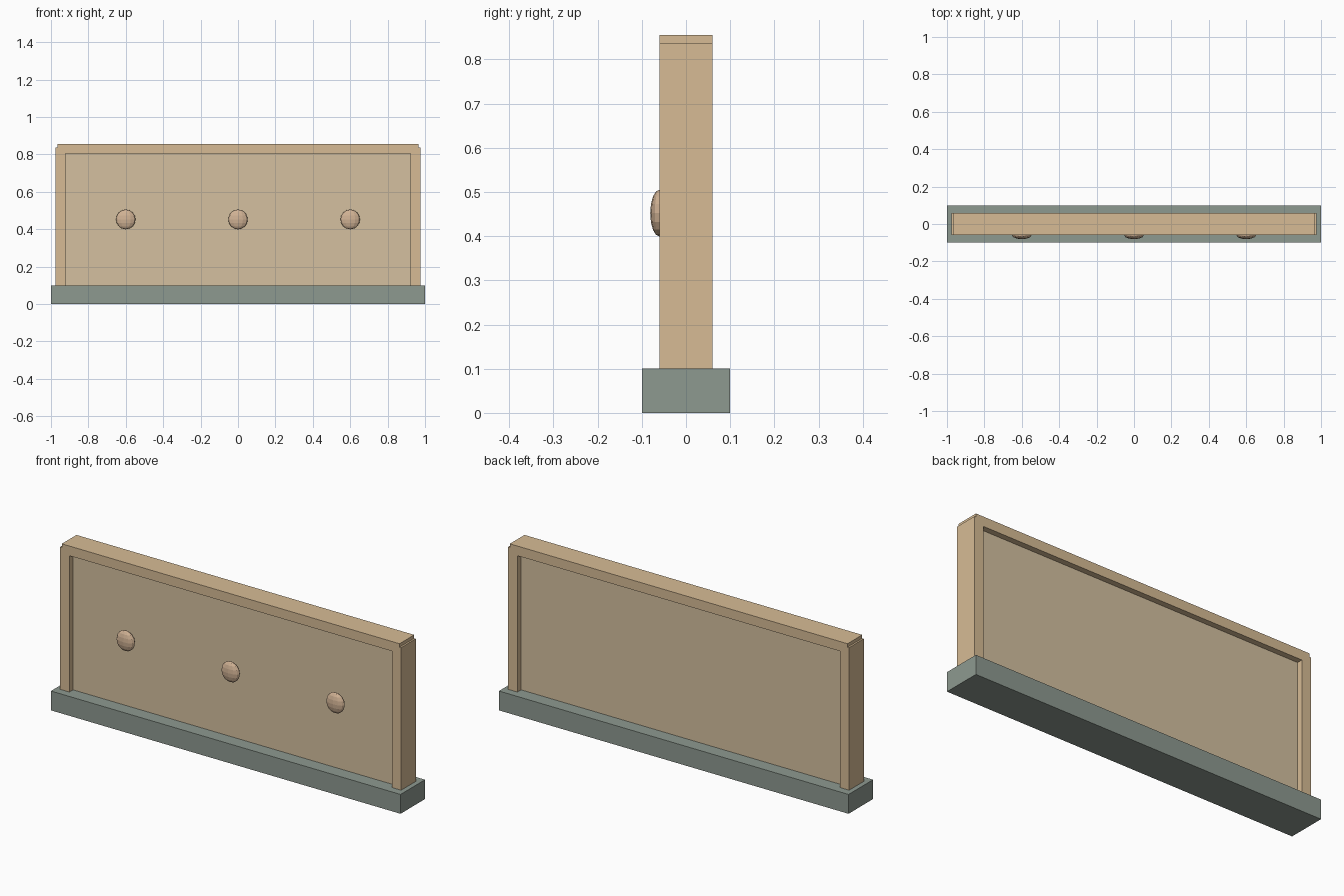
import bpy, bmesh
from math import radians
from mathutils import Matrix

if "Cube" in bpy.data.objects:
    bpy.data.objects.remove(bpy.data.objects["Cube"])


def material(name, rgb):
    m = bpy.data.materials.new(name)
    m.diffuse_color = (*rgb, 1)
    m.use_nodes = True
    m.node_tree.nodes["Principled BSDF"].inputs["Base Color"].default_value = m.diffuse_color
    return m


def finish(bm, name, mat):
    bmesh.ops.recalc_face_normals(bm, faces=bm.faces)
    me = bpy.data.meshes.new(name)
    bm.to_mesh(me)
    bm.free()
    me.materials.append(mat)
    ob = bpy.data.objects.new(name, me)
    bpy.context.collection.objects.link(ob)
    return ob


def box(name, x, y, z0, z1, mat):
    bm = bmesh.new()
    bmesh.ops.create_cube(bm, size=1, matrix=Matrix.Translation((0, 0, (z0 + z1) / 2))
                          @ Matrix.Diagonal((2 * x, 2 * y, z1 - z0, 1)))
    return finish(bm, name, mat)


stone = material("grey_stone", (0.27, 0.32, 0.28))
wood = material("pale_wood", (0.68, 0.50, 0.30))
panel_wood = material("panel_wood", (0.66, 0.53, 0.35))
knob_wood = material("knob_wood", (0.64, 0.45, 0.30))

# Plinth and recessed panel
box("base", 1.0, 0.1, 0, 0.1, stone)
box("panel", 0.93, 0.03, 0.09, 0.815, panel_wood)

# Frame: two posts and a slightly shorter top rail, extruded through y
half = [(0.923, 0.1), (0.975, 0.1), (0.975, 0.837), (0.966, 0.837), (0.966, 0.855)]
outline = half + [(-x, z) for x, z in reversed(half)] + [(-0.923, 0.805), (0.923, 0.805)]
bm = bmesh.new()
face = bm.faces.new([bm.verts.new((x, -0.06, z)) for x, z in outline])
side = bmesh.ops.extrude_face_region(bm, geom=[face], use_keep_orig=True)["geom"]
bmesh.ops.translate(bm, vec=(0, 0.12, 0),
                    verts=[v for v in side if isinstance(v, bmesh.types.BMVert)])
finish(bm, "frame", wood)

# Row of flattened knobs on the front
for i, x in enumerate((-0.6, 0, 0.6)):
    bm = bmesh.new()
    bmesh.ops.create_uvsphere(bm, u_segments=12, v_segments=8, radius=1,
                              matrix=Matrix.Translation((x, -0.06, 0.452))
                              @ Matrix.Diagonal((0.052, 0.021, 0.053, 1)))
    finish(bm, f"knob_{i + 1}", knob_wood)
